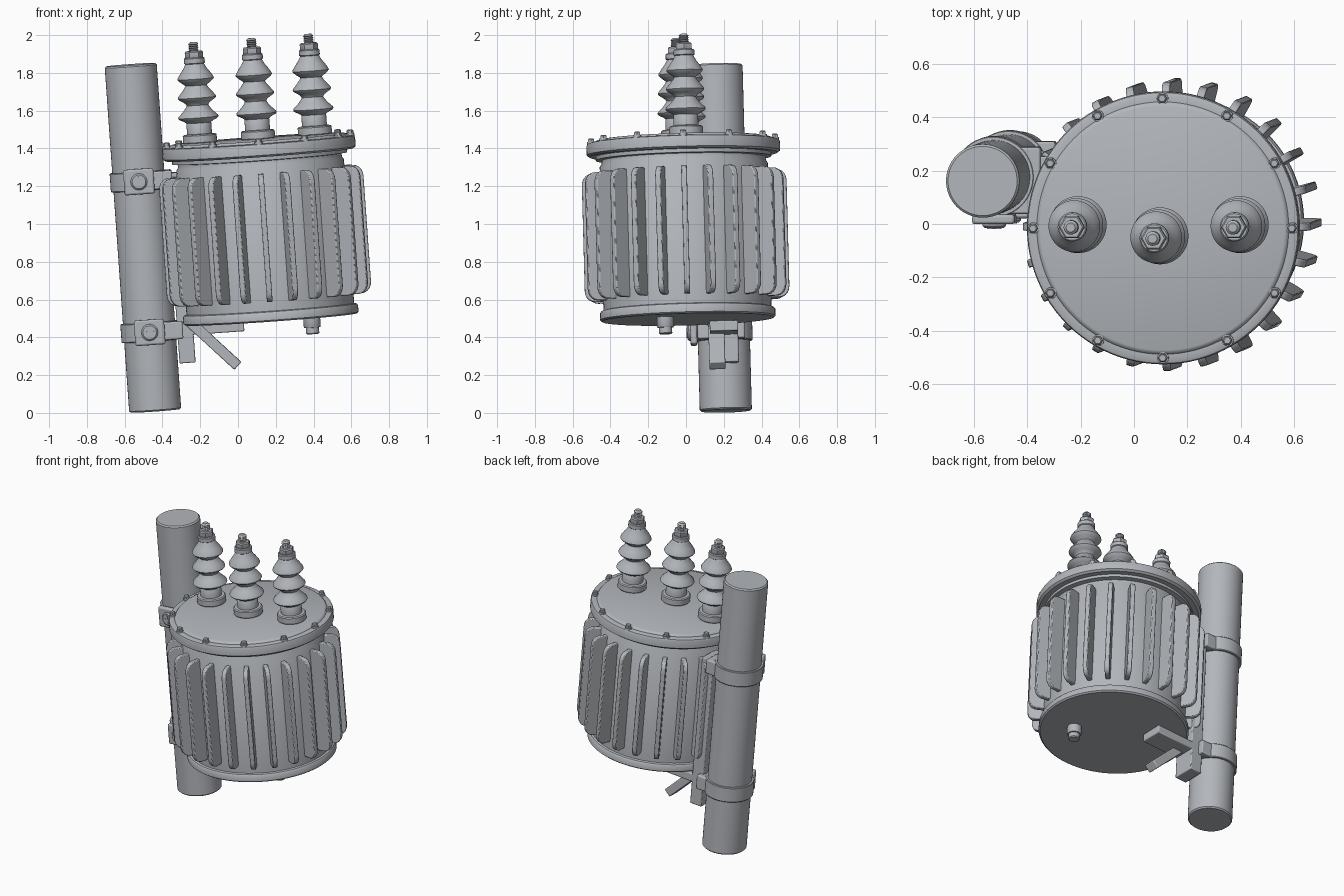
import bpy, bmesh, math
from mathutils import Matrix, Vector

if "Cube" in bpy.data.objects:
    bpy.data.objects.remove(bpy.data.objects["Cube"])

# Whole assembly leans slightly: local z runs along the tank axis
n = Vector((-0.071, -0.027, 1)).normalized()
xa = Vector((1, 0, 0.071)).normalized()
ya = n.cross(xa).normalized()
LEAN = Matrix.Translation((0.175, 0.01, 0.495)) @ Matrix((xa, ya, n)).transposed().to_4x4()

grey = bpy.data.materials.new("painted grey")
grey.diffuse_color = (0.45, 0.47, 0.50, 1)
grey.use_nodes = True
grey.node_tree.nodes["Principled BSDF"].inputs["Base Color"].default_value = grey.diffuse_color


def finish(name, bm, bevel=0.0):
    bmesh.ops.remove_doubles(bm, verts=bm.verts, dist=1e-5)
    bmesh.ops.recalc_face_normals(bm, faces=bm.faces)
    bm.transform(LEAN)
    me = bpy.data.meshes.new(name)
    bm.to_mesh(me)
    bm.free()
    me.materials.append(grey)
    me.shade_smooth()
    me.set_sharp_from_angle(angle=math.radians(35))
    ob = bpy.data.objects.new(name, me)
    bpy.context.collection.objects.link(ob)
    if bevel:
        mod = ob.modifiers.new("bevel", 'BEVEL')
        mod.width = bevel
        mod.segments = 2
        mod.limit_method = 'ANGLE'
    return ob


def lathe(bm, profile, mat=Matrix(), seg=64):
    """Revolve (radius, height) points and cap both ends."""
    rings = []
    for r, z in profile:
        rings.append([bm.verts.new(mat @ Vector((r * math.cos(2 * math.pi * i / seg),
                                                 r * math.sin(2 * math.pi * i / seg), z)))
                      for i in range(seg)])
    for a, b in zip(rings, rings[1:]):
        for i in range(seg):
            j = (i + 1) % seg
            bm.faces.new((a[i], a[j], b[j], b[i]))
    bm.faces.new(rings[0][::-1])
    bm.faces.new(rings[-1])


def box(bm, centre, size, rot=Matrix()):
    bmesh.ops.create_cube(bm, size=1, matrix=Matrix.Translation(centre) @ rot
                          @ Matrix.Diagonal((*size, 1)))


# Tank with bottom flange and narrow neck
bm = bmesh.new()
lathe(bm, [(0.455, 0), (0.465, 0.008), (0.465, 0.042), (0.458, 0.052), (0.445, 0.056),
           (0.445, 0.82), (0.435, 0.835), (0.435, 0.852), (0.465, 0.855), (0.465, 0.88)], seg=96)
finish("tank", bm)

# Lid with raised centre
bm = bmesh.new()
lathe(bm, [(0.498, 0.874), (0.512, 0.884), (0.512, 0.932), (0.508, 0.941), (0.498, 0.945),
           (0.474, 0.945), (0.468, 0.954), (0.458, 0.958)], seg=96)
finish("lid", bm)

# Lid bolts
bm = bmesh.new()
for i in range(12):
    a = math.radians(30 * i)
    at = Matrix.Translation((0.487 * math.cos(a), 0.487 * math.sin(a), 0))
    lathe(bm, [(0.022, 0.94), (0.022, 0.955)], at, 16)
    lathe(bm, [(0.018, 0.955), (0.018, 0.968), (0.013, 0.973)], at, 6)
finish("lid_bolts", bm)

# Cooling fins
bm = bmesh.new()
outline = [(0.43, 0.105), (0.43, 0.785)]
for cz, start in ((0.725, 90), (0.165, 0)):
    for k in range(6):
        a = math.radians(start - 18 * k)
        outline.append((0.49 + 0.052 * math.cos(a), cz + 0.06 * math.sin(a)))
for i in range(24):
    rot = Matrix.Rotation(math.radians(15 * i), 4, 'Z')
    sides = []
    for s in (-1, 1):
        sides.append([bm.verts.new(rot @ Vector((r, s * 0.015, z))) for r, z in outline])
    a, b = sides
    bm.faces.new(a)
    bm.faces.new(b[::-1])
    for k in range(len(a)):
        j = (k + 1) % len(a)
        bm.faces.new((a[k], b[k], b[j], a[j]))
finish("cooling_fins", bm, 0.005)

# Insulator bushings: foot, three rounded sheds, terminal nuts and threaded stud
profile = [(0.085, 0), (0.09, 0.006), (0.09, 0.042), (0.084, 0.048), (0.066, 0.05), (0.066, 0.105)]
for z, r in ((0.14, 0.107), (0.245, 0.102), (0.345, 0.097)):
    profile += [(0.064, z - 0.032), (0.078, z - 0.022), (r - 0.006, z - 0.011), (r, z - 0.003),
                (r - 0.003, z + 0.006), (0.078, z + 0.031), (0.062, z + 0.052), (0.057, z + 0.062)]
profile += [(0.05, 0.42), (0.046, 0.425)]
stud = [(0.022, 0.48)]
for k in range(5):
    stud += [(0.027, 0.487 + 0.01 * k), (0.022, 0.492 + 0.01 * k)]
stud.append((0.017, 0.537))
for name, x, y in (("left", -0.308, 0.017), ("middle", 0.0, -0.025), ("right", 0.302, 0.017)):
    at = Matrix.Translation((x, y, 0.957))
    bm = bmesh.new()
    lathe(bm, profile, at, 48)
    lathe(bm, [(0.048, 0.42), (0.055, 0.425), (0.055, 0.45), (0.05, 0.455)], at, 24)
    lathe(bm, [(0.045, 0.452), (0.048, 0.457), (0.048, 0.483), (0.042, 0.49)], at, 6)
    lathe(bm, stud, at, 20)
    finish(name + "_bushing", bm)

# Support pole
PX, PY = -0.646, 0.189
at = Matrix.Translation((PX, PY, 0))
bm = bmesh.new()
lathe(bm, [(0.13, -0.445), (0.138, -0.437), (0.138, 1.385), (0.13, 1.393)], at)
finish("pole", bm)

# Pole clamps: band, front plate, cross-head screw and arm to the post
for name, z in (("upper", 0.776), ("lower", -0.024)):
    bm = bmesh.new()
    lathe(bm, [(0.136, z - 0.05), (0.149, z - 0.05), (0.152, z - 0.046), (0.152, z + 0.046),
               (0.149, z + 0.05), (0.136, z + 0.05)], at)
    finish(name + "_clamp_band", bm)
    bm = bmesh.new()
    box(bm, (PX, 0.03, z), (0.16, 0.036, 0.135))
    finish(name + "_clamp_plate", bm, 0.01)
    bm = bmesh.new()
    face = Matrix.Translation((PX, 0.012, z)) @ Matrix.Rotation(math.pi / 2, 4, 'X')
    lathe(bm, [(0.044, -0.005), (0.044, 0.008), (0.036, 0.016)], face, 32)
    for size in ((0.055, 0.006, 0.011), (0.011, 0.006, 0.055)):
        box(bm, (PX, -0.005, z), size)
    finish(name + "_clamp_screw", bm)
    bm = bmesh.new()
    box(bm, (-0.55, 0.175, z), (0.16, 0.25, 0.095))
    finish(name + "_clamp_arm", bm, 0.008)

# Upright post between the pole and the tank
bm = bmesh.new()
box(bm, (-0.457, 0.19, 0.303), (0.085, 0.15, 1.01))
finish("bracket_post", bm, 0.006)

# Bar carrying the tank from below
bm = bmesh.new()
box(bm, (-0.305, 0.19, -0.028), (0.32, 0.15, 0.055))
finish("support_bar", bm, 0.006)

# Diagonal brace
a, b = Vector((-0.445, 0.15, 0.03)), Vector((-0.193, 0.15, -0.237))
d = b - a
bm = bmesh.new()
box(bm, (a + b) / 2, (d.length, 0.085, 0.055),
    Matrix.Rotation(math.atan2(-d.z, d.x), 4, 'Y'))
finish("diagonal_brace", bm, 0.006)

# Drain plug under the tank
bm = bmesh.new()
lathe(bm, [(0.045, 0.005), (0.045, -0.05), (0.042, -0.055), (0.035, -0.056),
           (0.035, -0.085), (0.03, -0.09)], Matrix.Translation((0.215, -0.12, 0)), 32)
finish("drain_plug", bm)
